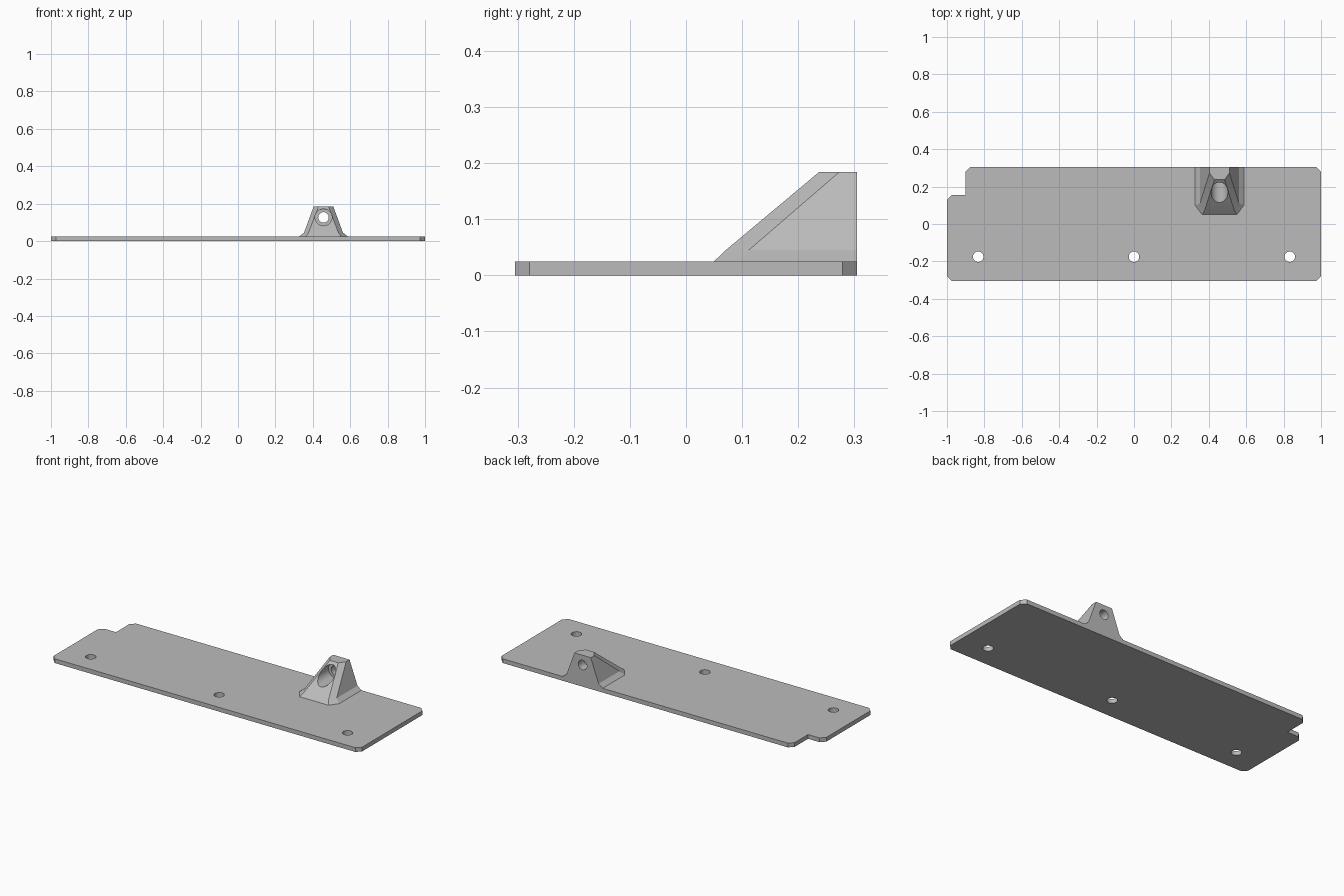
import bpy, bmesh, math

if "Cube" in bpy.data.objects:
    bpy.data.objects.remove(bpy.data.objects["Cube"], do_unlink=True)

grey = bpy.data.materials.new("mid grey")
grey.use_nodes = True
colour = (0.5, 0.5, 0.5, 1)
grey.diffuse_color = colour
for node in grey.node_tree.nodes:
    if node.type == "BSDF_PRINCIPLED":
        node.inputs["Base Color"].default_value = colour

THICK, BACK = 0.025, 0.305
MOUNT_X, BORE_Z = 0.457, 0.127


def loft(name, rings):
    """Closed solid through matching outlines, given as (z, points) from the bottom up."""
    bm = bmesh.new()
    loops = [[bm.verts.new((x, y, z)) for x, y in pts] for z, pts in rings]
    count = len(loops[0])
    for low, high in zip(loops, loops[1:]):
        for i in range(count):
            j = (i + 1) % count
            bm.faces.new((low[i], low[j], high[j], high[i]))
    bm.faces.new(loops[0])
    bm.faces.new(loops[-1])
    bmesh.ops.recalc_face_normals(bm, faces=bm.faces)
    mesh = bpy.data.meshes.new(name)
    bm.to_mesh(mesh)
    bm.free()
    obj = bpy.data.objects.new(name, mesh)
    bpy.context.collection.objects.link(obj)
    mesh.materials.append(grey)
    return obj


def drill(target, radius, depth, centre, along_y=False):
    """Cut a round hole and discard the cutter."""
    bpy.ops.mesh.primitive_cylinder_add(
        vertices=32, radius=radius, depth=depth, location=centre,
        rotation=(math.pi / 2 if along_y else 0, 0, 0))
    cutter = bpy.context.object
    cutter.hide_render = True
    cutter.data.materials.append(grey)
    mod = target.modifiers.new("hole", "BOOLEAN")
    mod.operation = "DIFFERENCE"
    mod.solver = "EXACT"
    mod.object = cutter
    bpy.ops.object.select_all(action="DESELECT")
    target.select_set(True)
    bpy.context.view_layer.objects.active = target
    bpy.ops.object.modifier_apply(modifier=mod.name)
    bpy.data.objects.remove(cutter, do_unlink=True)


def smooth(obj):
    bpy.ops.object.select_all(action="DESELECT")
    obj.select_set(True)
    bpy.context.view_layer.objects.active = obj
    bpy.ops.object.shade_smooth_by_angle(angle=math.radians(20))


# Base plate with clipped corners and a notch at the back
c = 0.026
outline = [(-1 + c, -BACK), (1 - c, -BACK), (1, -BACK + c), (1, BACK - c),
           (1 - c, BACK), (-0.9 + c, BACK), (-0.9, BACK - c),
           (-0.9, 0.155), (-1 + c, 0.155), (-1, 0.155 - c), (-1, -BACK + c)]
plate = loft("base_plate", [(0, outline), (THICK, outline)])
for x in (-0.833, 0, 0.833):
    drill(plate, 0.028, 0.2, (x, -0.175, 0))
smooth(plate)


# Sloped mount block with a flared foot
def section(half, half_front, front, corner):
    right = [(half_front, front), (half, corner), (half, BACK)]
    left = [(-x, y) for x, y in reversed(right)]
    return [(MOUNT_X + x, y) for x, y in right + left]


mount = loft("sloped_mount", [
    (THICK, section(0.13, 0.093, 0.05, 0.1)),
    (0.045, section(0.104, 0.08, 0.071, 0.112)),
    (0.184, section(0.053, 0.027, 0.237, 0.273))])

# Counterbore from the front and a narrower bore through to the back
drill(mount, 0.045, 0.25, (MOUNT_X, 0.125, BORE_Z), True)
drill(mount, 0.028, 1, (MOUNT_X, 0.2, BORE_Z), True)
smooth(mount)
